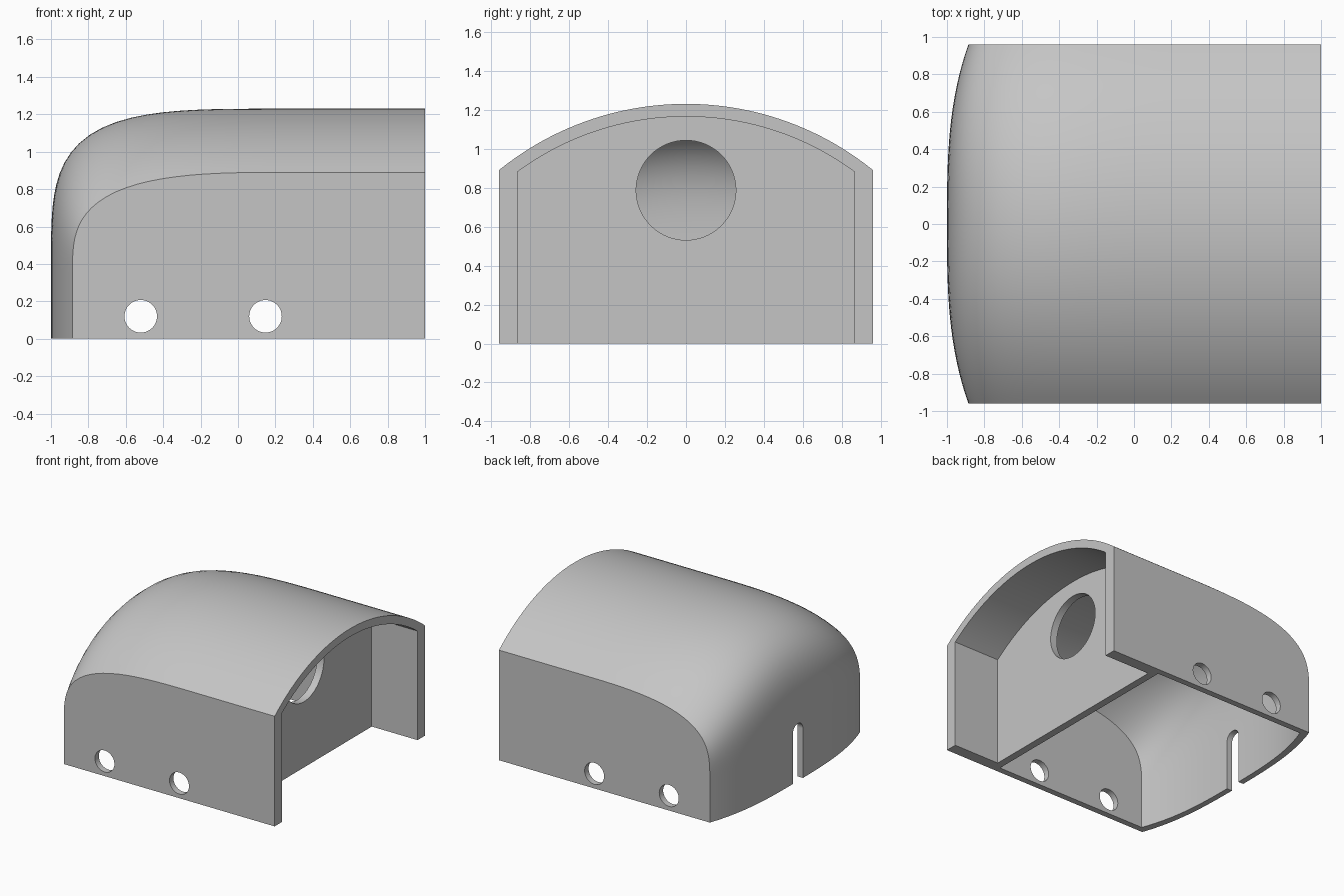
import bpy
import math

cube = bpy.data.objects.get("Cube")
if cube:
    bpy.data.objects.remove(cube, do_unlink=True)

HALF_WIDTH = 0.96      # outer half width across y
ARCH_RADIUS = 1.525    # roof arch
ARCH_CENTRE = -0.295
BLEND_END = 0.3        # the roof is straight beyond this x
BLEND_START = 0.35     # the nose is vertical below this z

grey = bpy.data.materials.new("satin_grey")
grey.use_nodes = True
grey.diffuse_color = (0.56, 0.56, 0.56, 1)
grey.node_tree.nodes["Principled BSDF"].inputs["Base Color"].default_value = (0.56, 0.56, 0.56, 1)


def link(name, verts, faces):
    mesh = bpy.data.meshes.new(name)
    mesh.from_pydata(verts, [], faces)
    mesh.update()
    obj = bpy.data.objects.new(name, mesh)
    bpy.context.collection.objects.link(obj)
    obj.data.materials.append(grey)
    return obj


def roof_height(y, inset):
    return ARCH_CENTRE + math.sqrt((ARCH_RADIUS - inset) ** 2 - y * y)


def lofted_solid(name, half, profile, steps=48):
    """Closed solid lofted across y; profile(t, y) gives nose-to-end (x, z) points."""
    verts = []
    for i in range(steps + 1):
        t = 2 * i / steps - 1
        loop = profile(t, t * half)
        verts += [(x, t * half, z) for x, z in loop]
    n = len(loop)
    faces = []
    for i in range(steps):
        a, b = i * n, (i + 1) * n
        faces += [(a + k, b + k, b + k + 1, a + k + 1)[::-1] for k in range(n - 2)]
    rows = range(steps + 1)
    faces.append([i * n + n - 2 for i in rows] + [steps * n + n - 1, n - 1])
    faces.append([i * n for i in reversed(rows)] + [n - 1, steps * n + n - 1])
    faces.append(list(range(n)))
    faces.append([steps * n + k for k in reversed(range(n))])
    obj = link(name, verts, faces)
    # Drop the unused inner end corners and make normals consistent
    bpy.context.view_layer.objects.active = obj
    bpy.ops.object.select_all(action='DESELECT')
    obj.select_set(True)
    bpy.ops.object.mode_set(mode='EDIT')
    bpy.ops.mesh.delete_loose()
    bpy.ops.mesh.select_all(action='SELECT')
    bpy.ops.mesh.normals_make_consistent(inside=False)
    bpy.ops.object.mode_set(mode='OBJECT')
    return obj


def domed_profile(inset, floor, end, segments=28):
    """Vertical nose flowing into a straight roof through a squarish curve."""
    def profile(t, y):
        nose = -1 + inset + 0.115 * abs(t) ** 3
        power = 4 - 0.8 * t * t
        rise = roof_height(y, inset) - BLEND_START
        points = [(nose, floor)]
        for k in range(segments + 1):
            a = math.pi / 2 * k / segments
            c, s = math.cos(a), math.sin(a)
            r = (c ** power + s ** power) ** (-1 / power)
            points.append((BLEND_END - (BLEND_END - nose) * r * c, BLEND_START + rise * r * s))
        top = roof_height(y, inset)
        return points + [(end, top), (end, floor)]
    return profile


def recess_profile(t, y):
    top = roof_height(y, 0.065)
    return [(0.59, -0.1), (0.59, top), (1.1, top), (1.1, -0.1)]


def cylinder(name, radius, depth, location, axis):
    bpy.ops.mesh.primitive_cylinder_add(vertices=64, radius=radius, depth=depth, location=location)
    obj = bpy.context.object
    obj.name = name
    if axis == 'X':
        obj.rotation_euler = (0, math.pi / 2, 0)
    else:
        obj.rotation_euler = (math.pi / 2, 0, 0)
    return obj


# Outer body with a rounded nose and arched roof
housing = lofted_solid("housing_shell", HALF_WIDTH, domed_profile(0, 0, 1))

# Rear chamber and open recess, leaving the bulkhead between them
cutters = [
    lofted_solid("chamber_cutter", HALF_WIDTH - 0.05, domed_profile(0.047, -0.1, 0.53)),
    lofted_solid("recess_cutter", HALF_WIDTH - 0.095, recess_profile),
    cylinder("bulkhead_hole_cutter", 0.256, 0.3, (0.56, 0, 0.787), 'X'),
]

# Cross holes through both side walls
for x in (-0.52, 0.147):
    cutters.append(cylinder("side_hole_cutter", 0.087, 3, (x, 0, 0.12), 'Y'))

# Round-topped slot in the nose
cutters.append(cylinder("slot_top_cutter", 0.065, 0.4, (-1, 0, 0.4), 'X'))
bpy.ops.mesh.primitive_cube_add(size=1, location=(-1, 0, 0.15))
slot = bpy.context.object
slot.name = "slot_cutter"
slot.scale = (0.4, 0.13, 0.5)
cutters.append(slot)

bpy.context.view_layer.update()
bpy.ops.object.select_all(action='DESELECT')
housing.select_set(True)
bpy.context.view_layer.objects.active = housing
for cutter in cutters:
    cutter.hide_render = True
    cut = housing.modifiers.new(cutter.name, 'BOOLEAN')
    cut.operation = 'DIFFERENCE'
    cut.solver = 'EXACT'
    cut.object = cutter
    bpy.ops.object.modifier_apply(modifier=cut.name)
for cutter in cutters:
    bpy.data.objects.remove(cutter, do_unlink=True)

# Smooth dome with crisp rims
bpy.ops.object.shade_smooth_by_angle(angle=math.radians(25))
